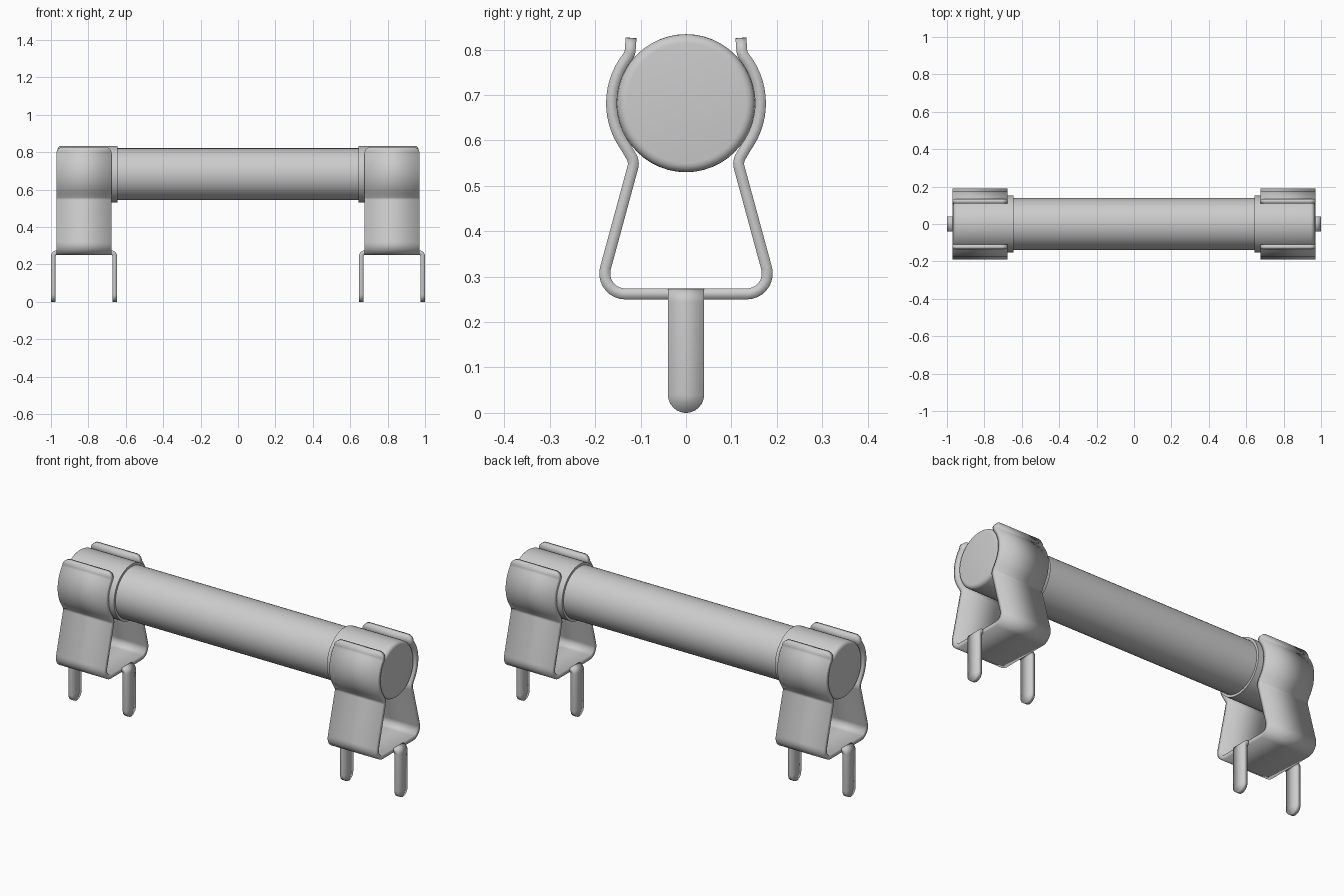
import bpy, bmesh, math
from mathutils import Vector

cube = bpy.data.objects.get("Cube")
if cube:
    bpy.data.objects.remove(cube, do_unlink=True)

metal = bpy.data.materials.new("light grey metal")
metal.use_nodes = True
GREY = (0.6, 0.6, 0.6, 1)
metal.diffuse_color = GREY
metal.node_tree.nodes["Principled BSDF"].inputs["Base Color"].default_value = GREY

THICK = 0.024       # sheet thickness
CLIP_X = 0.8235     # clip centre along the fuse
CLIP_HALF = 0.1465  # half the clip width
AXIS_Z = 0.682      # fuse axis height
BASE_Z = 0.262      # middle of the clip's bottom sheet


def finish(bm, name, smooth=None):
    bmesh.ops.recalc_face_normals(bm, faces=bm.faces)
    mesh = bpy.data.meshes.new(name)
    bm.to_mesh(mesh)
    bm.free()
    mesh.materials.append(metal)
    obj = bpy.data.objects.new(name, mesh)
    bpy.context.collection.objects.link(obj)
    bpy.ops.object.select_all(action="DESELECT")
    obj.select_set(True)
    bpy.context.view_layer.objects.active = obj
    if smooth:
        bpy.ops.object.shade_smooth_by_angle(angle=math.radians(smooth))
    return obj


def arc(cx, cz, r, start, end, n):
    angles = [math.radians(start + (end - start) * i / n) for i in range(n + 1)]
    return [(cx + r * math.cos(a), cz + r * math.sin(a)) for a in angles]


def ribbon(name, path, across, half, radius, both_ends):
    """Bent sheet strip along a path, with rounded corners at its free ends."""
    # Resample the tips so that the corners come out round
    def tip(points):
        a, b = Vector(points[0]), Vector(points[1])
        steps = [radius * (1 - math.cos(math.radians(15 * i))) for i in range(7)]
        steps = [s for s in steps if s < (b - a).length - 0.001]
        return [a + (b - a).normalized() * s for s in steps] + [Vector(p) for p in points[1:]]
    path = tip(path)
    if both_ends:
        path = tip(path[::-1])[::-1]
    dist = [0.0]
    for a, b in zip(path, path[1:]):
        dist.append(dist[-1] + (b - a).length)
    bm = bmesh.new()
    rows = []
    for p, d in zip(path, dist):
        s = min(d, dist[-1] - d) if both_ends else d
        gap = max(0, radius - s)
        w = max(half - radius + math.sqrt(max(0, radius ** 2 - gap ** 2)), 0.002)
        rows.append([bm.verts.new(p + across * k * w) for k in (-1, 1)])
    for (a, b), (c, d) in zip(rows, rows[1:]):
        bm.faces.new((a, b, d, c))
    obj = finish(bm, name, 30)
    sheet = obj.modifiers.new("sheet", "SOLIDIFY")
    sheet.thickness = THICK
    sheet.offset = 0
    sheet.use_even_offset = True
    return obj


def turned(name, profile, sides):
    """Solid turned about the fuse axis from (x, radius) points."""
    bm = bmesh.new()
    rings = []
    for x, r in profile:
        turn = [2 * math.pi * i / sides for i in range(sides)]
        rings.append([bm.verts.new((x, r * math.cos(t), AXIS_Z + r * math.sin(t))) for t in turn])
    for a, b in zip(rings, rings[1:]):
        for i in range(sides):
            j = (i + 1) % sides
            bm.faces.new((a[i], a[j], b[j], b[i]))
    bm.faces.new(rings[0])
    bm.faces.new(rings[-1])
    return finish(bm, name, 30)


# Fuse body
turned("fuse_tube", [(-0.66, 0.139), (0.66, 0.139)], 48)

# One side of the clip, from the free tip down to the middle of the base
side_profile = ([(0.121, 0.826), (0.123, 0.797), (0.1255, 0.788)]
                + arc(0, AXIS_Z, 0.164, 38, -36, 14)
                + arc(0.146, 0.549, 0.03, 148, 196, 6)
                + arc(0.134, 0.307, 0.045, 16, -90, 9))
clip_profile = side_profile + [(-y, z) for y, z in reversed(side_profile)]

for side, label in ((1, "left"), (-1, "right")):
    # End cap with a rounded outer rim
    rim = arc(0.945, 0.132, 0.02, 90, 0, 5)
    turned(label + "_end_cap", [(side * x, r) for x, r in [(0.645, 0.152)] + rim], 48)

    # Spring clip
    ribbon(label + "_clip", [Vector((side * CLIP_X, y, z)) for y, z in clip_profile],
           Vector((1, 0, 0)), CLIP_HALF, 0.03, True)

    # Solder pins bent down from both edges of the base
    for way, place in ((1, "outer"), (-1, "inner")):
        bend = arc(CLIP_HALF, BASE_Z - 0.018, 0.018, 0, 90, 6)
        pin = [(CLIP_HALF + 0.018, 0.0)] + bend
        ribbon(f"{label}_{place}_pin",
               [Vector((side * (CLIP_X + way * x), 0, z)) for x, z in pin],
               Vector((0, 1, 0)), 0.04, 0.04, False)
